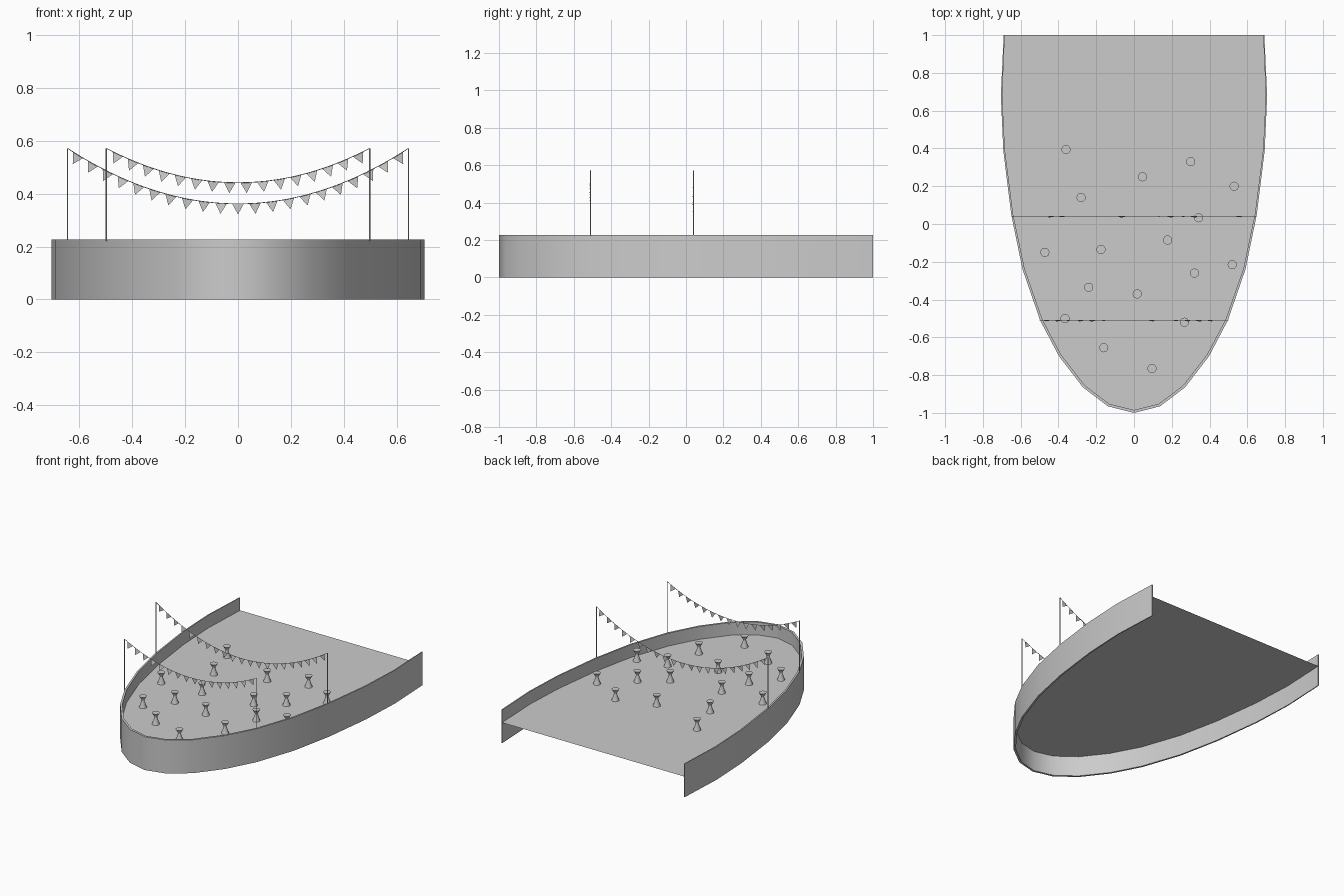
import bpy, bmesh, math, random
from mathutils import Vector

if "Cube" in bpy.data.objects:
    bpy.data.objects.remove(bpy.data.objects["Cube"])

random.seed(4)
WALL_Z, DECK_Z, POLE_Z = 0.227, 0.14, 0.572


def make(name, verts, faces, smooth=None):
    me = bpy.data.meshes.new(name)
    me.from_pydata([tuple(v) for v in verts], [], faces)
    bm = bmesh.new()
    bm.from_mesh(me)
    bmesh.ops.recalc_face_normals(bm, faces=bm.faces)
    bm.to_mesh(me)
    bm.free()
    ob = bpy.data.objects.new(name, me)
    bpy.context.collection.objects.link(ob)
    if smooth:
        bpy.context.view_layer.objects.active = ob
        ob.select_set(True)
        bpy.ops.object.shade_smooth_by_angle(angle=math.radians(smooth))
        ob.select_set(False)
    return ob


def tube(name, pts, r, sides=6):
    # thin tube along a path lying in an xz plane
    verts, faces = [], []
    for i, p in enumerate(pts):
        t = (pts[min(i + 1, len(pts) - 1)] - pts[max(i - 1, 0)]).normalized()
        n = Vector((t.z, 0, -t.x))
        for k in range(sides):
            a = 2 * math.pi * k / sides
            verts.append(p + n * r * math.cos(a) + Vector((0, r * math.sin(a), 0)))
    for i in range(len(pts) - 1):
        for k in range(sides):
            a, b = i * sides + k, i * sides + (k + 1) % sides
            faces.append((a, b, b + sides, a + sides))
    faces.append(tuple(range(sides)))
    faces.append(tuple(range(len(verts) - sides, len(verts))))
    return make(name, verts, faces, 50)


# Hull outline, bow to stern, mirrored to both sides
half = [(0, -1), (0.138, -0.965), (0.27, -0.865), (0.397, -0.70), (0.497, -0.51),
        (0.59, -0.24), (0.65, 0.05), (0.692, 0.39), (0.705, 0.68), (0.69, 1)]
outer = [Vector((-x, y, 0)) for x, y in half[:0:-1]] + [Vector((x, y, 0)) for x, y in half]
n = len(outer)
inner = []
for i, p in enumerate(outer):
    t = (outer[min(i + 1, n - 1)] - outer[max(i - 1, 0)]).normalized()
    w = 0.015 - 0.009 * (p.y + 1) / 2
    q = p + Vector((-t.y, t.x, 0)) * w
    if i in (0, n - 1):
        q.y = 1
    inner.append(q)

# Bulwark wall, open at the stern
up = Vector((0, 0, WALL_Z))
verts = outer + [p + up for p in outer] + [p + up for p in inner] + inner
faces = [(0, n, 2 * n, 3 * n), (n - 1, 2 * n - 1, 3 * n - 1, 4 * n - 1)]
for i in range(n - 1):
    for k in range(4):
        a, b = k * n, (k + 1) % 4 * n
        faces.append((a + i, a + i + 1, b + i + 1, b + i))
make("bow_wall", verts, faces, 35)

# Deck sheet
make("deck", [p + Vector((0, 0, DECK_Z)) for p in inner], [tuple(range(n))])

# Standing tables, waisted like an hourglass
spots = [(-0.36, 0.395), (0.045, 0.25), (0.3, 0.33), (0.53, 0.2), (-0.28, 0.14),
         (0.342, 0.033), (-0.472, -0.15), (-0.175, -0.135), (0.178, -0.085),
         (0.52, -0.215), (0.32, -0.26), (-0.24, -0.335), (0.017, -0.37),
         (-0.365, -0.5), (0.267, -0.52), (-0.16, -0.655), (0.095, -0.765)]
profile = [(0.024, 0), (0.009, 0.045), (0.009, 0.05), (0.024, 0.076)]
S = 20
for x, y in spots:
    verts = [(x + r * math.cos(2 * math.pi * k / S), y + r * math.sin(2 * math.pi * k / S), DECK_Z + z)
             for r, z in profile for k in range(S)]
    faces = [(j * S + k, j * S + (k + 1) % S, (j + 1) * S + (k + 1) % S, (j + 1) * S + k)
             for j in range(len(profile) - 1) for k in range(S)]
    faces += [tuple(range(S)), tuple(range(3 * S, 4 * S))]
    make("standing_table", verts, faces, 35)


def bunting(label, w, y, low, count, step):
    # Two poles
    for s in (-1, 1):
        tube(label + "_pole", [Vector((s * w, y, WALL_Z - 0.005)), Vector((s * w, y, POLE_Z))], 0.0025)

    def at(x):
        return Vector((x, y, low + (POLE_Z - low) * (x / w) ** 2))

    # Sagging cord
    tube(label + "_cord", [at(-w + 2 * w * i / 40) for i in range(41)], 0.0015, 5)
    # Pennants at even steps along the cord
    dense = [at(w * i / 1000) for i in range(1001)]
    arc = [0]
    for a, b in zip(dense, dense[1:]):
        arc.append(arc[-1] + (b - a).length)
    verts, faces = [], []
    for i in range(count):
        s = (i - (count - 1) / 2) * step
        j = min(range(1001), key=lambda k: abs(arc[k] - abs(s)))
        x = math.copysign(dense[j].x, s)
        t = Vector((1, 0, 2 * (POLE_Z - low) * x / w ** 2)).normalized()
        down = Vector((t.z, 0, -t.x))
        p = at(x)
        b = len(verts)
        sway = Vector((0, random.uniform(-0.008, 0.004), 0))
        verts += [p - t * 0.022, p + t * 0.022, p + down * 0.04 + sway]
        faces.append((b, b + 1, b + 2))
    make(label + "_pennants", verts, faces)


bunting("front_bunting", 0.498, -0.51, 0.442, 16, 0.0628)
bunting("rear_bunting", 0.645, 0.04, 0.362, 21, 0.064)
